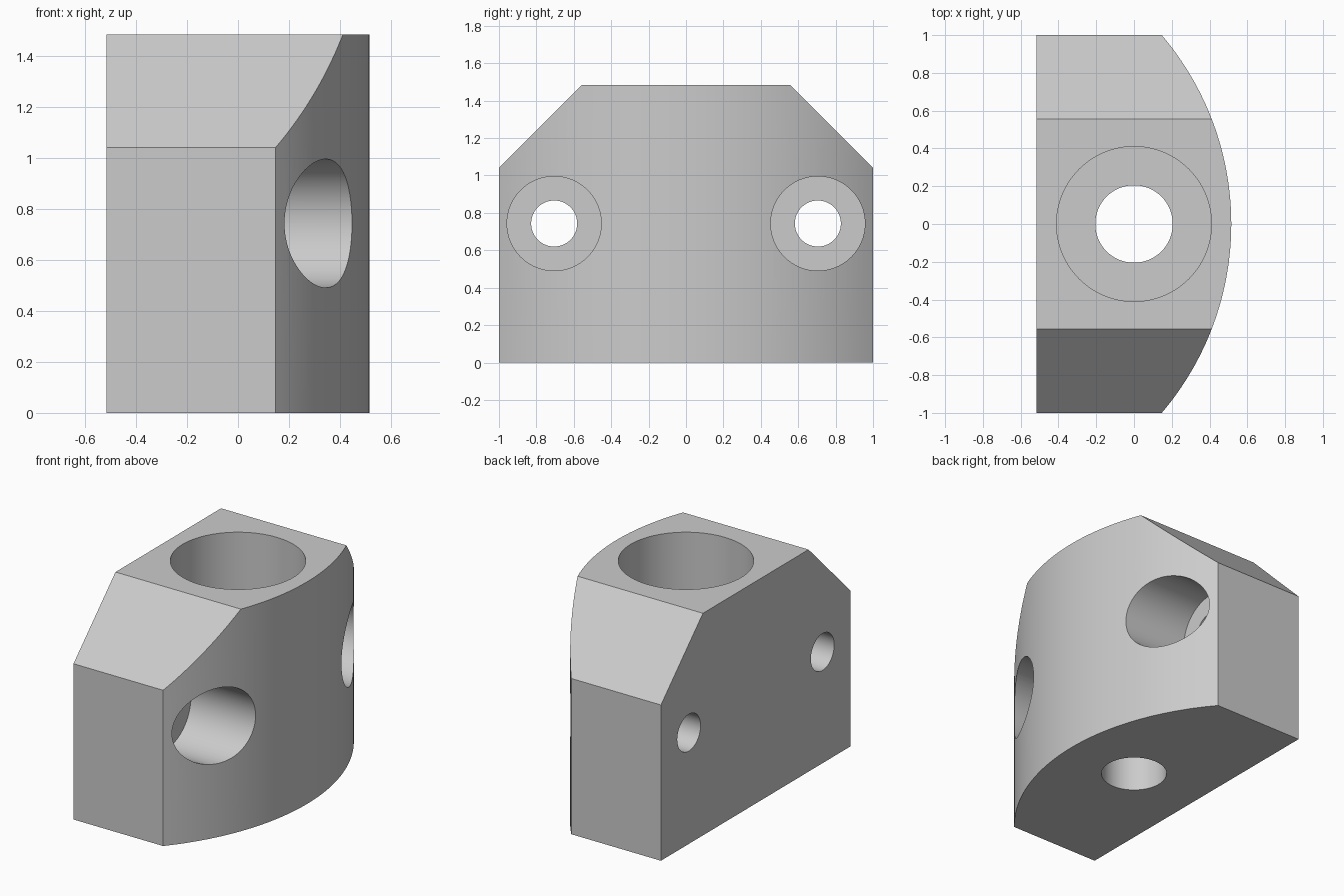
import bpy, bmesh, math
from mathutils import Vector, Matrix

if "Cube" in bpy.data.objects:
    bpy.data.objects.remove(bpy.data.objects["Cube"])

HEIGHT, BACK, FRONT, EDGE = 1.483, -0.515, 0.515, 0.147
SHOULDER_Z, SHOULDER_Y = 1.04, 0.557
SAG = FRONT - EDGE
RADIUS = (1 + SAG * SAG) / (2 * SAG)
CENTRE_X = FRONT - RADIUS
ARC_STEPS = 64

grey = bpy.data.materials.new("grey_metal")
grey.diffuse_color = (0.6, 0.6, 0.6, 1)
grey.use_nodes = True
grey.node_tree.nodes["Principled BSDF"].inputs["Base Color"].default_value = grey.diffuse_color


def make_object(name, bm):
    bmesh.ops.recalc_face_normals(bm, faces=bm.faces)
    mesh = bpy.data.meshes.new(name)
    bm.to_mesh(mesh)
    bm.free()
    mesh.materials.append(grey)
    obj = bpy.data.objects.new(name, mesh)
    bpy.context.collection.objects.link(obj)
    return obj


# Block: straight back and ends, curved face on +x
half = math.asin(1 / RADIUS)
profile = [(BACK, 1), (BACK, -1)]
for i in range(ARC_STEPS + 1):
    a = -half + 2 * half * i / ARC_STEPS
    profile.append((CENTRE_X + RADIUS * math.cos(a), RADIUS * math.sin(a)))
bm = bmesh.new()
base = bm.faces.new([bm.verts.new((x, y, 0)) for x, y in profile])
top = bmesh.ops.extrude_face_region(bm, geom=[base])["geom"]
bmesh.ops.translate(bm, vec=(0, 0, HEIGHT),
                    verts=[g for g in top if isinstance(g, bmesh.types.BMVert)])

# Sloped shoulders at both ends
for side in (-1, 1):
    normal = Vector((0, side * (HEIGHT - SHOULDER_Z), 1 - SHOULDER_Y)).normalized()
    cut = bmesh.ops.bisect_plane(
        bm, geom=bm.verts[:] + bm.edges[:] + bm.faces[:], dist=1e-6,
        plane_co=(0, side, SHOULDER_Z), plane_no=normal, clear_outer=True)
    rim = [g for g in cut["geom_cut"] if isinstance(g, bmesh.types.BMEdge)]
    bmesh.ops.contextual_create(bm, geom=rim)
block = make_object("mounting_block", bm)


def stepped_cutter(name, matrix, small, large, start, step, end):
    """Counterbored hole along local z, made by spinning a stepped profile."""
    bm = bmesh.new()
    n = 96
    rings = []
    for r, z in ((small, start), (small, step), (large, step), (large, end)):
        rings.append([bm.verts.new((r * math.cos(2 * math.pi * i / n),
                                    r * math.sin(2 * math.pi * i / n), z))
                      for i in range(n)])
    for lo, hi in zip(rings, rings[1:]):
        for i in range(n):
            j = (i + 1) % n
            bm.faces.new((lo[i], lo[j], hi[j], hi[i]))
    bm.faces.new(rings[0])
    bm.faces.new(rings[-1])
    bm.transform(matrix)
    obj = make_object(name, bm)
    obj.hide_render = True
    return obj


# Large vertical bore and two counterbored bolt holes
cutters = [stepped_cutter("vertical_bore_cutter", Matrix(),
                          0.205, 0.41, -0.2, 0.72, HEIGHT + 0.2)]
for label, y in (("front", -0.705), ("rear", 0.705)):
    m = Matrix.Translation((0, y, 0.743)) @ Matrix.Rotation(math.pi / 2, 4, 'Y')
    cutters.append(stepped_cutter(label + "_bolt_hole_cutter", m,
                                  0.123, 0.252, -0.8, -0.03, 0.8))

bpy.context.view_layer.objects.active = block
for c in cutters:
    mod = block.modifiers.new(c.name, 'BOOLEAN')
    mod.operation, mod.solver, mod.object = 'DIFFERENCE', 'EXACT', c
    bpy.ops.object.modifier_apply(modifier=mod.name)
for c in cutters:
    bpy.data.objects.remove(c)

# Smooth curved walls, crisp edges
bpy.ops.object.select_all(action='DESELECT')
block.select_set(True)
bpy.ops.object.shade_smooth_by_angle(angle=math.radians(25))
